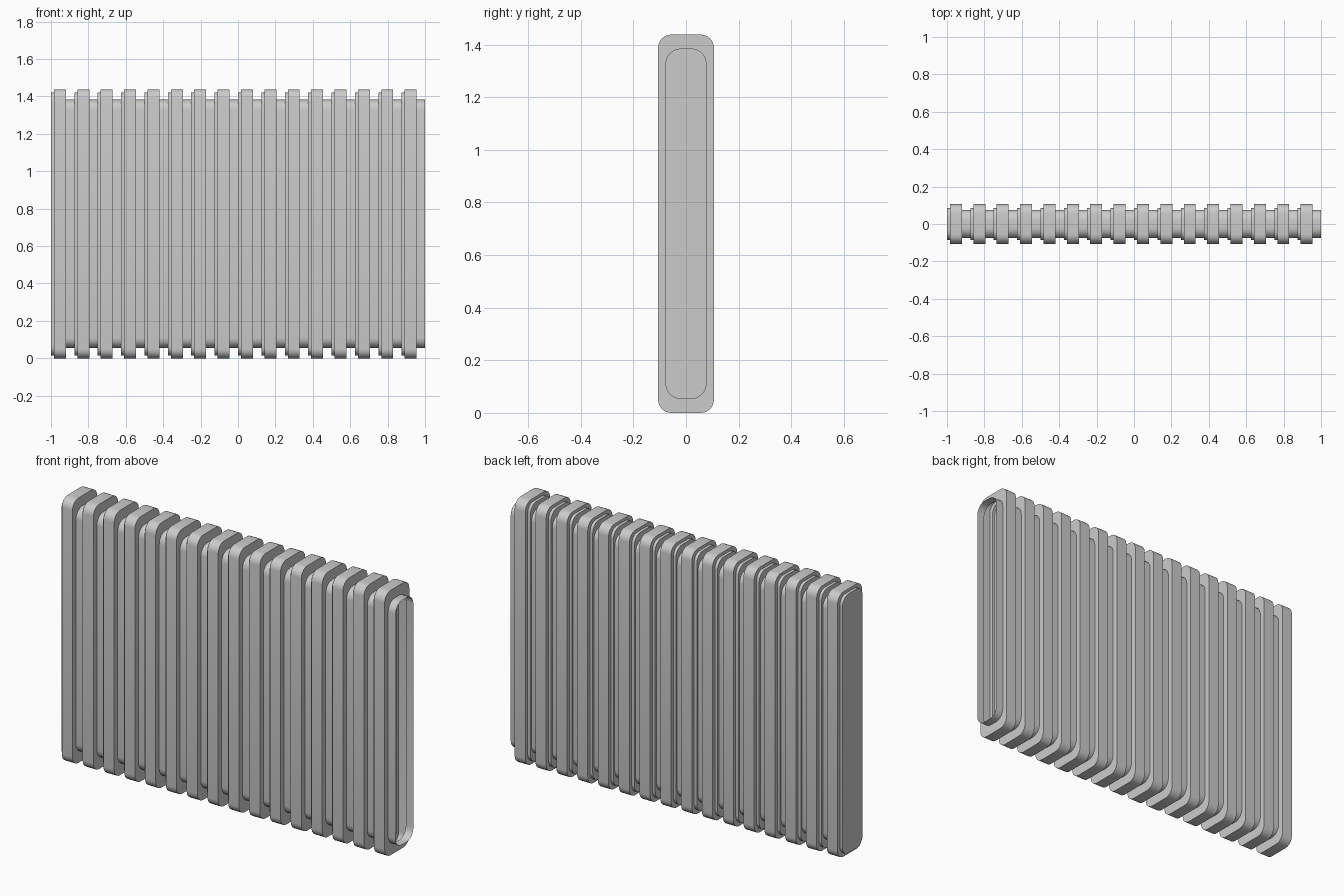
import bpy, bmesh, math

cube = bpy.data.objects.get("Cube")
if cube:
    bpy.data.objects.remove(cube)

COUNT = 16
PITCH = 2 / COUNT
MID_Z = 0.719
ARC_STEPS = 6

grey = bpy.data.materials.new("light_grey")
grey.use_nodes = True
colour = (0.6, 0.6, 0.6, 1)
grey.diffuse_color = colour
grey.node_tree.nodes["Principled BSDF"].inputs["Base Color"].default_value = colour


def rounded_loop(bm, x, half_y, half_z, radius):
    """Ring of vertices around a rounded rectangle in the YZ plane."""
    verts = []
    for corner, (sy, sz) in enumerate([(1, 1), (-1, 1), (-1, -1), (1, -1)]):
        for i in range(ARC_STEPS + 1):
            a = (corner + i / ARC_STEPS) * math.pi / 2
            verts.append(bm.verts.new((x,
                                       sy * (half_y - radius) + radius * math.cos(a),
                                       sz * (half_z - radius) + radius * math.sin(a))))
    return verts


# Outlines: half width, half height, corner radius
COLLAR = (0.086, 0.703, 0.05)
RIB = (0.106, 0.719, 0.05)
NECK = (0.076, 0.664, 0.055)

# One hollow section: closed collar, wide rib, open neck
sections = [(0, COLLAR), (0.016, COLLAR), (0.016, RIB),
            (0.08, RIB), (0.08, NECK), (PITCH, NECK)]
bm = bmesh.new()
loops = [rounded_loop(bm, x, *outline) for x, outline in sections]
for a, b in zip(loops, loops[1:]):
    n = len(a)
    for i in range(n):
        j = (i + 1) % n
        bm.faces.new((a[i], a[j], b[j], b[i]))
bm.faces.new(list(reversed(loops[0])))
bmesh.ops.recalc_face_normals(bm, faces=bm.faces)

mesh = bpy.data.meshes.new("ribbed_panel")
bm.to_mesh(mesh)
bm.free()
mesh.materials.append(grey)
mesh.shade_smooth()
mesh.set_sharp_from_angle(angle=math.radians(30))

panel = bpy.data.objects.new("ribbed_panel", mesh)
panel.location = (-1, 0, MID_Z)
bpy.context.collection.objects.link(panel)

# Repeat the section along the panel
array = panel.modifiers.new("repeat_sections", 'ARRAY')
array.count = COUNT
array.use_relative_offset = False
array.use_constant_offset = True
array.constant_offset_displace = (PITCH, 0, 0)
